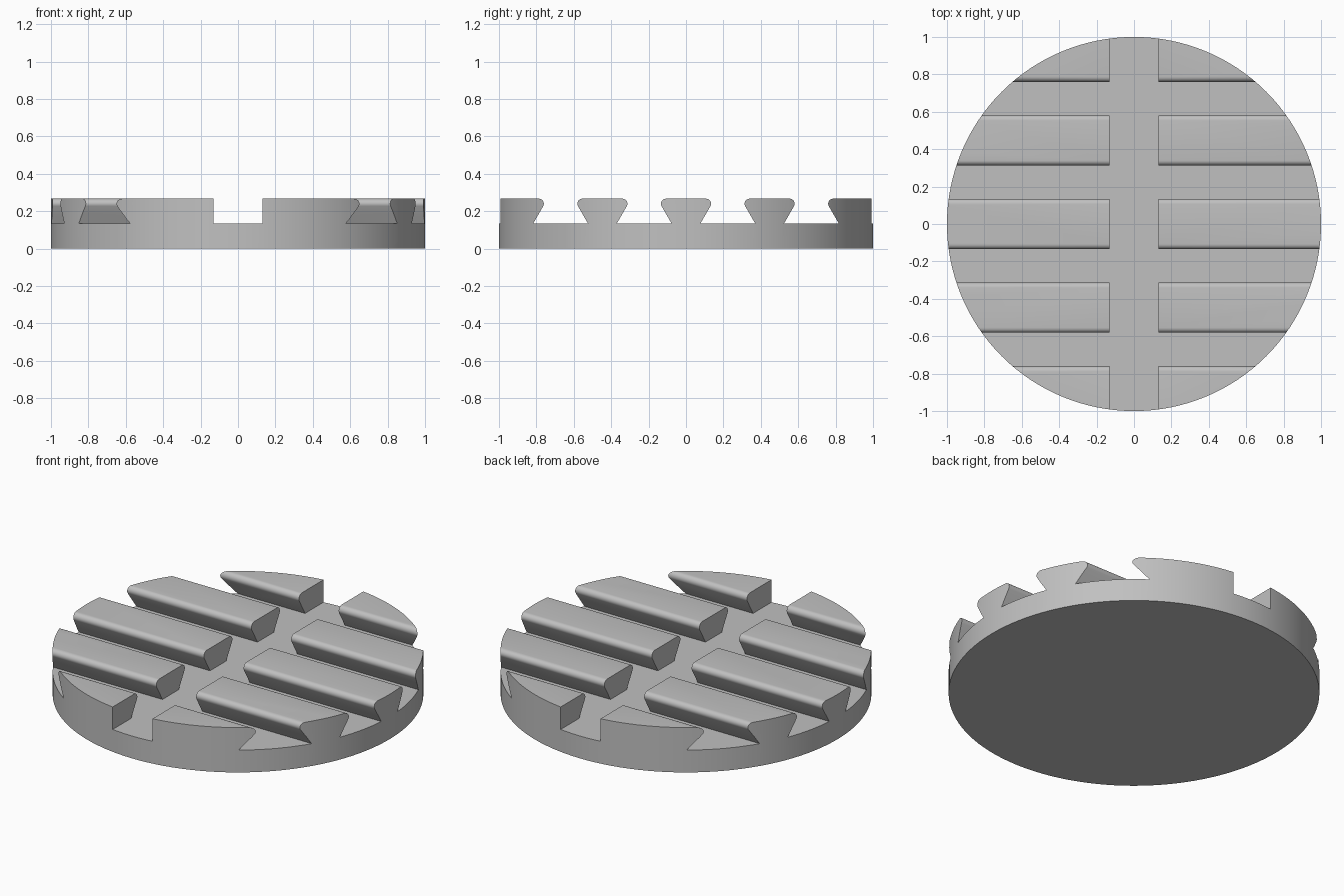
import bpy
import bmesh
from math import cos, sin, radians, tan

cube = bpy.data.objects.get("Cube")
if cube:
    bpy.data.objects.remove(cube, do_unlink=True)

HEIGHT, FLOOR = 0.267, 0.133
PITCH = 0.447          # spacing of the dovetail slots
LIP = 0.027            # radius of the rounded rib edges
LIP_U = 0.107          # lip centre, measured from the rib middle
CHANNEL = 0.131        # half width of the cross channel

grey = bpy.data.materials.new("plain grey")
grey.use_nodes = True
colour = (0.53, 0.53, 0.53, 1)
grey.diffuse_color = colour
grey.node_tree.nodes["Principled BSDF"].inputs["Base Color"].default_value = colour


def make_object(name, bm):
    bmesh.ops.recalc_face_normals(bm, faces=bm.faces)
    mesh = bpy.data.meshes.new(name)
    bm.to_mesh(mesh)
    bm.free()
    mesh.materials.append(grey)
    obj = bpy.data.objects.new(name, mesh)
    bpy.context.collection.objects.link(obj)
    return obj


def prism(name, profile):
    """Extrude a (y, z) profile along x, past both sides of the disc."""
    bm = bmesh.new()
    face = bm.faces.new([bm.verts.new((-1.2, y, z)) for y, z in profile])
    out = bmesh.ops.extrude_face_region(bm, geom=[face])
    moved = [v for v in out["geom"] if isinstance(v, bmesh.types.BMVert)]
    bmesh.ops.translate(bm, verts=moved, vec=(2.4, 0, 0))
    return make_object(name, bm)


def cut(target, cutter):
    cutter.hide_render = True
    mod = target.modifiers.new("cut", 'BOOLEAN')
    mod.operation = 'DIFFERENCE'
    mod.solver = 'EXACT'
    mod.object = cutter
    bpy.context.view_layer.objects.active = target
    bpy.ops.object.modifier_apply(modifier=mod.name)
    bpy.data.objects.remove(cutter, do_unlink=True)


# Solid disc
bm = bmesh.new()
bmesh.ops.create_cone(bm, cap_ends=True, segments=128, radius1=1, radius2=1, depth=HEIGHT)
bmesh.ops.translate(bm, verts=bm.verts, vec=(0, 0, HEIGHT / 2))
disc = make_object("ribbed_disc", bm)

# Half outline of one undercut slot: rounded lip, then a slope to the floor
half = [(PITCH / 2 - LIP_U, HEIGHT + 0.1)]
for i in range(9):
    a = radians(90 - 15 * i)
    half.append((PITCH / 2 - LIP_U - LIP * cos(a), HEIGHT - LIP + LIP * sin(a)))
y, z = half[-1]
half.append((y + (z - FLOOR) * tan(radians(30)), FLOOR))
outline = half + [(-y, z) for y, z in reversed(half)]

# Four parallel dovetail slots
for k in (-1.5, -0.5, 0.5, 1.5):
    cut(disc, prism("slot_cutter", [(y + k * PITCH, z) for y, z in outline]))

# Straight channel across the ribs
channel = prism("channel_cutter", [(-CHANNEL, FLOOR), (CHANNEL, FLOOR),
                                   (CHANNEL, HEIGHT + 0.1), (-CHANNEL, HEIGHT + 0.1)])
channel.rotation_euler.z = radians(90)
bpy.context.view_layer.update()
cut(disc, channel)

# Smooth the rim and lips, keep the cut edges sharp
bpy.ops.object.select_all(action='DESELECT')
disc.select_set(True)
bpy.context.view_layer.objects.active = disc
bpy.ops.object.shade_smooth_by_angle(angle=radians(30))
